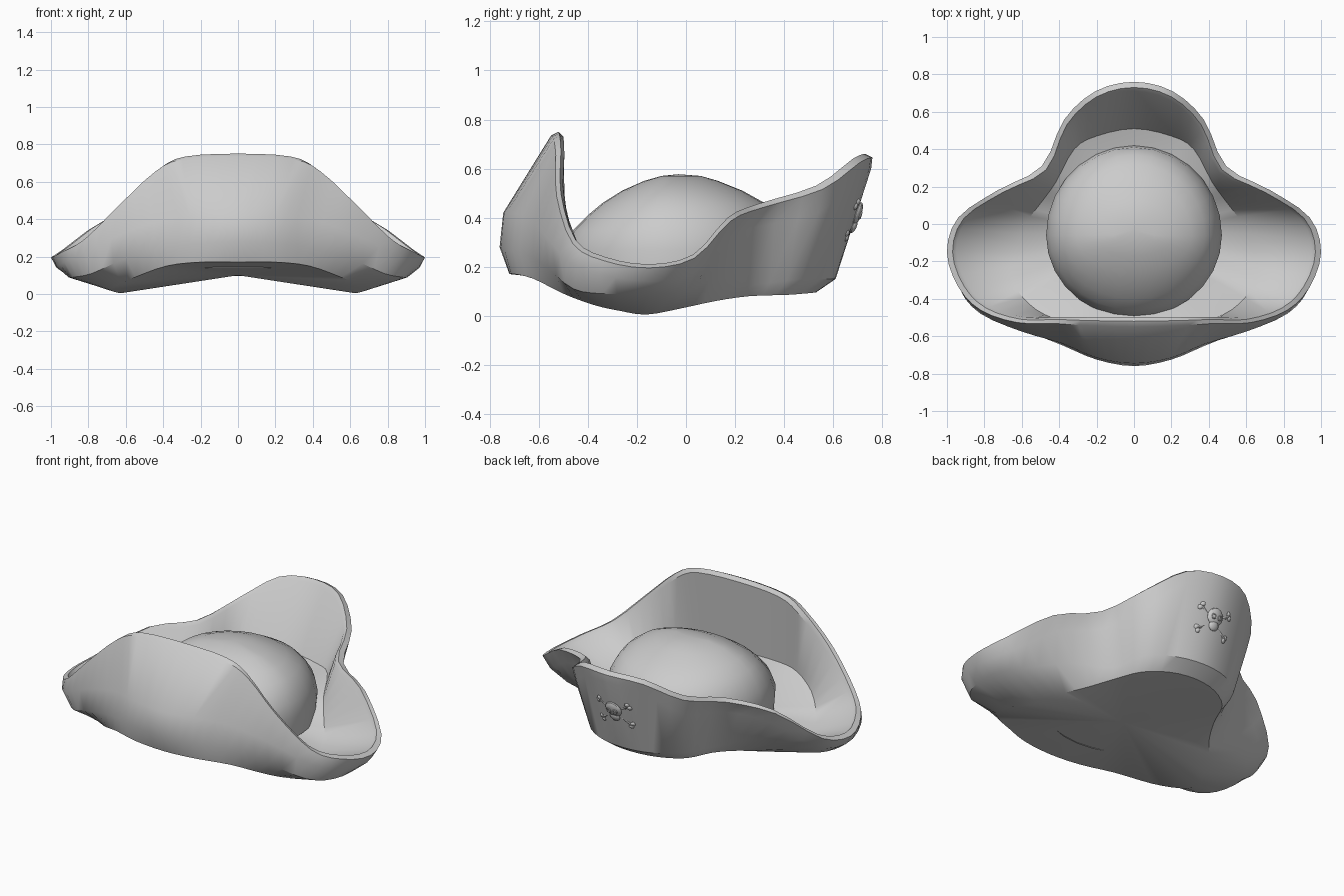
import bpy, bmesh, math
from mathutils import Vector, Matrix

if "Cube" in bpy.data.objects:
    bpy.data.objects.remove(bpy.data.objects["Cube"])

felt = bpy.data.materials.new("grey_felt")
felt.diffuse_color = (0.6, 0.6, 0.6, 1)
felt.use_nodes = True
felt.node_tree.nodes["Principled BSDF"].inputs["Base Color"].default_value = felt.diffuse_color


def finish(bm, name, angle=35):
    bmesh.ops.recalc_face_normals(bm, faces=bm.faces)
    mesh = bpy.data.meshes.new(name)
    bm.to_mesh(mesh)
    bm.free()
    mesh.materials.append(felt)
    ob = bpy.data.objects.new(name, mesh)
    bpy.context.collection.objects.link(ob)
    bpy.ops.object.select_all(action='DESELECT')
    ob.select_set(True)
    bpy.context.view_layer.objects.active = ob
    bpy.ops.object.shade_smooth_by_angle(angle=math.radians(angle))
    return ob


def closed_loop(half, steps=3):
    """Mirror a front-to-back half path and smooth it into a closed loop."""
    pts = [Vector(p) for p in half]
    pts += [Vector((-p.x, p.y, p.z)) for p in pts[-2:0:-1]]
    n, out = len(pts), []
    for i in range(n):
        a, b, c, d = (pts[(i + k) % n] for k in (-1, 0, 1, 2))
        for s in range(steps):
            t = s / steps
            out.append(0.5 * (2 * b + (c - a) * t + (2 * a - 5 * b + 4 * c - d) * t * t
                              + (3 * b - a - 3 * c + d) * t ** 3))
    return out


def loft(bm, loops, start=None, end=None):
    """Skin closed loops, with optional centre points closing both ends."""
    rings = [[bm.verts.new(p) for p in loop] for loop in loops]
    n = len(rings[0])
    for r0, r1 in zip(rings, rings[1:]):
        for i in range(n):
            j = (i + 1) % n
            bm.faces.new((r0[i], r0[j], r1[j], r1[i]))
    for ring, centre in ((rings[0], start), (rings[-1], end)):
        if centre:
            c = bm.verts.new(centre)
            for i in range(n):
                bm.faces.new((ring[i], ring[(i + 1) % n], c))


# Brim paths, front centre round the right side to back centre
rim = [(0, -.52, .75), (.28, -.515, .735), (.42, -.51, .67), (.6, -.51, .5), (.79, -.45, .31),
       (.91, -.33, .24), (.97, -.15, .21), (.91, .03, .25), (.70, .17, .40), (.47, .29, .455),
       (.36, .53, .53), (.2, .68, .64), (0, .73, .66)]
bulge = [(0, -.745, .42), (.2, -.715, .42), (.38, -.64, .40), (.6, -.575, .33), (.82, -.48, .22),
         (.93, -.35, .17), (.97, -.15, .14), (.89, .03, .17), (.68, .16, .31), (.45, .28, .36),
         (.36, .54, .42), (.2, .69, .56), (0, .755, .60)]
lower = [(0, -.76, .28), (.2, -.725, .27), (.38, -.65, .25), (.6, -.56, .19), (.78, -.46, .11),
         (.88, -.34, .09), (.90, -.15, .09), (.80, 0, .10), (.56, .14, .16), (.39, .28, .13),
         (.32, .47, .15), (.18, .575, .15), (0, .61, .15)]
bottom = [(0, -.72, .17), (.2, -.70, .17), (.38, -.62, .15), (.55, -.5, .09), (.65, -.38, .045),
          (.68, -.27, .02), (.62, -.16, .005), (.55, -.02, .03), (.44, .12, .06), (.36, .26, .08),
          (.29, .41, .085), (.16, .50, .092), (0, .53, .095)]
floor = [(0, -.53, .30), (.25, -.53, .30), (.38, -.52, .28), (.52, -.46, .22), (.62, -.36, .15),
         (.66, -.26, .12), (.64, -.15, .10), (.58, 0, .12), (.5, .11, .17), (.42, .22, .25),
         (.32, .40, .30), (.2, .47, .30), (0, .51, .30)]


def offset_rim(amount, drop):
    out = []
    for x, y, z in rim:
        d = Vector((x, y + .1)).normalized() * amount
        out.append((x + d.x, y + d.y, z - drop))
    return out


# Folded three-cornered brim
bm = bmesh.new()
paths = [bottom, lower, bulge, offset_rim(.03, .015), rim, offset_rim(-.02, .02), floor]
loft(bm, [closed_loop(p) for p in paths], start=(0, -.1, .1), end=(0, -.05, .15))
finish(bm, "brim")

# Domed crown: height, half width, front y, back y
crown_rings = [(.14, .46, -.49, .41), (.27, .47, -.50, .42), (.35, .45, -.46, .41),
               (.41, .42, -.40, .37), (.46, .38, -.34, .32), (.51, .31, -.26, .23),
               (.55, .21, -.17, .13), (.57, .11, -.10, .06)]
loops = []
for z, w, y0, y1 in crown_rings:
    loop = []
    for i in range(28):
        a = math.tau * i / 28
        mid = -.06
        reach = (y1 - mid) if math.sin(a) > 0 else (mid - y0)
        loop.append((w * math.cos(a), mid + reach * math.sin(a), z))
    loops.append(loop)
bm = bmesh.new()
loft(bm, loops, end=(0, -.03, .577))
finish(bm, "crown", 40)


# Relief emblem, modelled flat (across, up, out) and wrapped on the back wall
def ball(bm, at, size, seg=12):
    m = Matrix.Translation(at) @ Matrix.Diagonal((*size, 1))
    bmesh.ops.create_uvsphere(bm, u_segments=seg, v_segments=8, radius=1, matrix=m)


def socket(bm, u, v, r):
    """Raised ring."""
    loops = []
    for k in range(6):
        b = math.tau * k / 6
        rr = r + .004 * math.cos(b)
        loops.append([(u + rr * math.cos(math.tau * i / 12), v + rr * math.sin(math.tau * i / 12),
                       .016 + .005 * math.sin(b)) for i in range(12)])
    loft(bm, loops + [loops[0]])


bm = bmesh.new()
ball(bm, (0, .025, 0), (.052, .048, .018), 16)      # cranium
ball(bm, (0, -.025, 0), (.032, .028, .015))         # jaw
for s in (-1, 1):
    socket(bm, s * .02, .018, .012)                 # eye rings
    # crossed bone with paired knobs at each end
    m = Matrix.Rotation(s * math.radians(33), 4, 'Z') @ Matrix.Rotation(math.pi / 2, 4, 'Y')
    bmesh.ops.create_cone(bm, cap_ends=True, segments=8, radius1=.009, radius2=.009,
                          depth=.23, matrix=m)
    for e in (-1, 1):
        for k in (-1, 1):
            p = Matrix.Rotation(s * math.radians(33), 3, 'Z') @ Vector((e * .117, k * .011, 0))
            ball(bm, p, (.014, .014, .011), 8)
for v in bm.verts:
    u, up, out = v.co
    v.co = (u, .690 + .32 * up - 1.7 * u * u + out, .39 + up)
finish(bm, "back_emblem")
